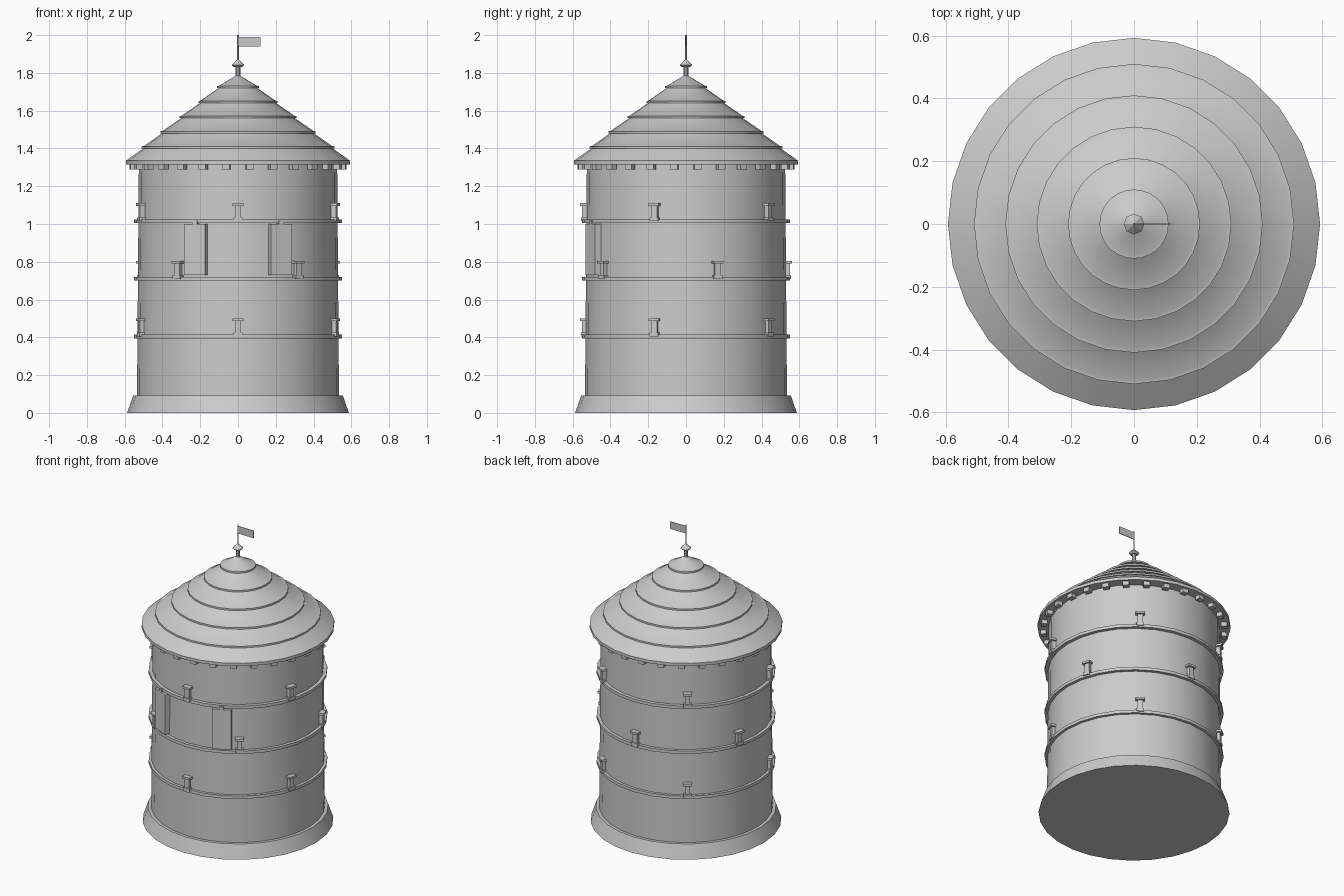
import bpy, math
from mathutils import Matrix, Vector

if "Cube" in bpy.data.objects:
    bpy.data.objects.remove(bpy.data.objects["Cube"])

stone = bpy.data.materials.new("light_grey")
stone.diffuse_color = (0.6, 0.6, 0.6, 1)
stone.use_nodes = True
stone.node_tree.nodes["Principled BSDF"].inputs["Base Color"].default_value = stone.diffuse_color
SIDES = 28


def make(name, verts, faces, smooth=True):
    mesh = bpy.data.meshes.new(name)
    mesh.from_pydata(verts, [], faces)
    mesh.materials.append(stone)
    ob = bpy.data.objects.new(name, mesh)
    bpy.context.collection.objects.link(ob)
    if smooth:
        bpy.ops.object.select_all(action='DESELECT')
        bpy.context.view_layer.objects.active = ob
        ob.select_set(True)
        bpy.ops.object.shade_smooth_by_angle(angle=math.radians(30))
    return ob


def lathe(name, profile, n=SIDES, smooth=True):
    """Revolve (radius, height) points, listed bottom to top, and cap both ends."""
    verts, faces = [], []
    for r, z in profile:
        for i in range(n):
            a = 2 * math.pi * i / n
            verts.append((r * math.cos(a), r * math.sin(a), z))
    for k in range(len(profile) - 1):
        for i in range(n):
            j = (i + 1) % n
            faces.append((k*n + i, k*n + j, (k+1)*n + j, (k+1)*n + i))
    faces.append(tuple(reversed(range(n))))
    faces.append(tuple(range((len(profile) - 1) * n, len(profile) * n)))
    return make(name, verts, faces, smooth)


def boxes(name, parts, turns=(0,)):
    """Boxes (x0, x1, y0, y1, z0, z1), repeated at angles from the front."""
    verts, faces = [], []
    quads = [(0, 1, 3, 2), (4, 6, 7, 5), (0, 4, 5, 1),
             (2, 3, 7, 6), (0, 2, 6, 4), (1, 5, 7, 3)]
    for t in turns:
        rot = Matrix.Rotation(math.radians(t), 3, 'Z')
        for p in parts:
            b = len(verts)
            verts += [rot @ Vector((x, y, z)) for x in p[:2] for y in p[2:4] for z in p[4:]]
            faces += [tuple(b + i for i in q) for q in quads]
    return make(name, verts, faces, False)


# Tower wall and flared footing
lathe("wall", [(0.535, 0.05), (0.525, 1.32)])
lathe("footing", [(0.587, 0), (0.555, 0.092), (0.53, 0.092)])

# Hoops and the clasps standing on them
for i, z in enumerate((0.405, 0.71, 1.015)):
    lathe(f"hoop_{i}", [(0.52, z - 0.01), (0.55, z - 0.01), (0.55, z + 0.01), (0.52, z + 0.01)])
    start = 36 if i == 1 else 0
    h = z + 0.095
    boxes(f"clasps_{i}", [(-0.016, 0.016, -0.55, -0.515, z, h),
                          (-0.028, 0.028, -0.56, -0.515, h - 0.014, h),
                          (-0.024, 0.024, -0.555, -0.515, z, z + 0.02)],
          [start + 72 * k for k in range(5)])

# Shutters with a small knob on top
boxes("shutters", [(-0.06, 0.06, -0.556, -0.50, 0.73, 1.0)], (-24.5, 24.5))
boxes("shutter_knobs", [(-0.013, 0.013, -0.555, -0.515, 1.0, 1.018)], (-24.5, 24.5))

# Stepped roof: each tier has a short lip and a narrow ledge
roof = [(0.50, 1.315), (0.593, 1.315), (0.593, 1.335)]
for i in range(5):
    r, z = 0.51 - 0.1 * i, 1.40 + 0.08 * i
    roof += [(r - 0.008, z), (r, z), (r, z + 0.011), (r - 0.012, z + 0.013)]
roof.append((0.004, 1.79))
lathe("roof", roof)

# Blocks under the eaves
boxes("eave_blocks", [(-0.02, 0.02, -0.575, -0.54, 1.288, 1.32)],
      [360 * (k + 0.5) / 28 for k in range(28)])

# Finial, pole and flag
lathe("finial", [(0.013, 1.765), (0.013, 1.832), (0.022, 1.832), (0.033, 1.842), (0.004, 1.87)], 8, False)
lathe("flagpole", [(0.004, 1.86), (0.004, 2.0)], 8)
boxes("flag", [(0, 0.118, -0.002, 0.002, 1.94, 1.99)])
